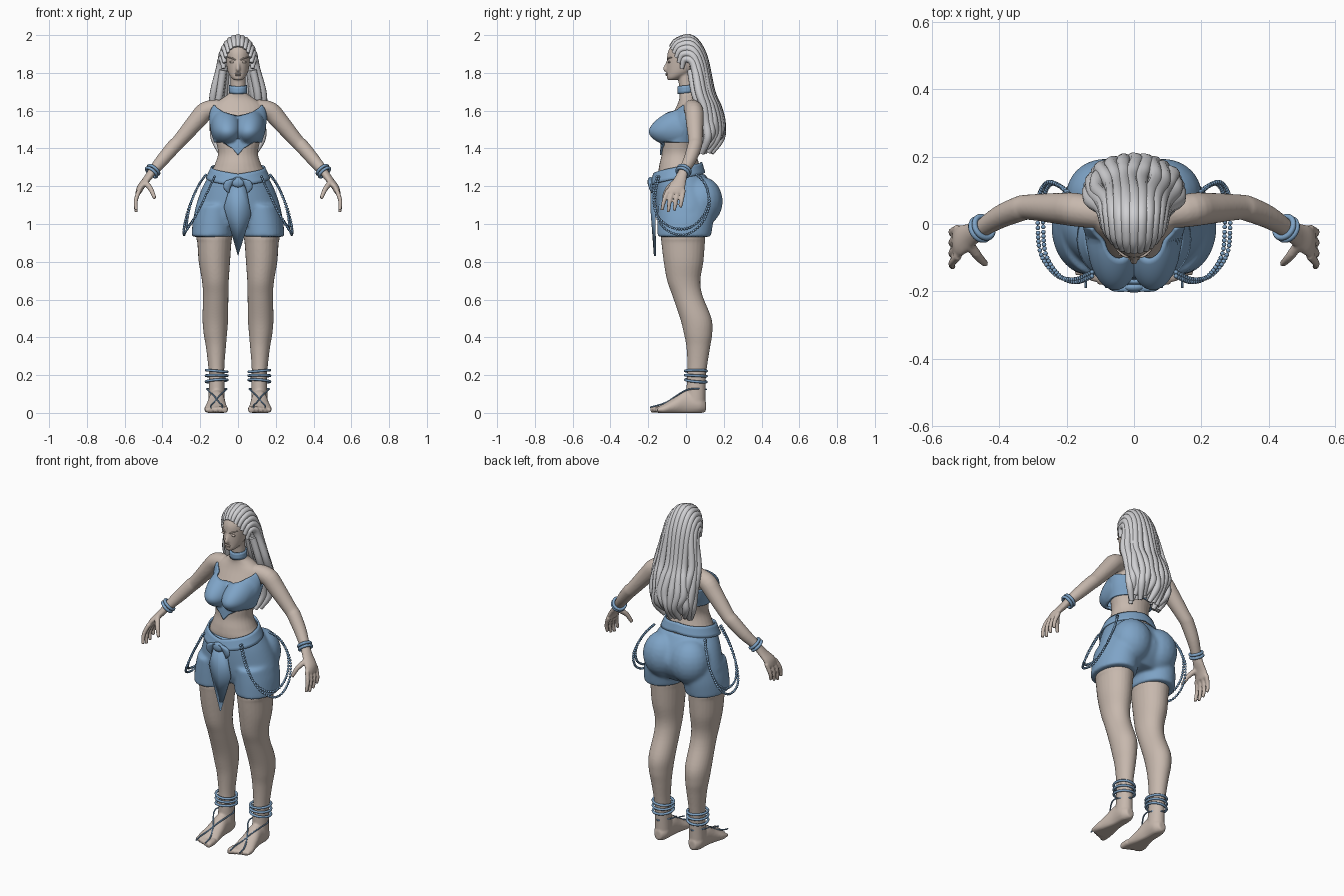
import bpy, bmesh, math, random
from mathutils import Vector, Matrix

random.seed(4)
if "Cube" in bpy.data.objects:
    bpy.data.objects.remove(bpy.data.objects["Cube"])


def material(name, rgb):
    m = bpy.data.materials.new(name)
    m.use_nodes = True
    m.diffuse_color = (*rgb, 1)
    node = next(n for n in m.node_tree.nodes if n.type == 'BSDF_PRINCIPLED')
    node.inputs["Base Color"].default_value = (*rgb, 1)
    return m


SKIN = material("warm skin", (0.57, 0.48, 0.42))
CLOTH = material("dusty blue cloth", (0.21, 0.37, 0.57))
HAIR = material("silver hair", (0.63, 0.63, 0.65))
X, Y, Z = Vector((1, 0, 0)), Vector((0, 1, 0)), Vector((0, 0, 1))


# ---- helpers ----
def finish(name, bm, mat, voxel=0, relax=4, thick=0, sharp=50):
    bmesh.ops.recalc_face_normals(bm, faces=bm.faces[:])
    mesh = bpy.data.meshes.new(name)
    bm.to_mesh(mesh)
    bm.free()
    mesh.materials.append(mat)
    mesh.shade_smooth()
    mesh.set_sharp_from_angle(angle=math.radians(sharp))
    ob = bpy.data.objects.new(name, mesh)
    bpy.context.scene.collection.objects.link(ob)
    if thick:
        mod = ob.modifiers.new("thickness", 'SOLIDIFY')
        mod.thickness = thick
    if voxel:
        mod = ob.modifiers.new("blend", 'REMESH')
        mod.mode, mod.voxel_size, mod.use_smooth_shade = 'VOXEL', voxel, True
        mod = ob.modifiers.new("relax", 'SMOOTH')
        mod.factor, mod.iterations = 0.5, relax


def spline(pts, k=5):
    out = []
    for i in range(len(pts) - 1):
        quad = [pts[max(i - 1, 0)], pts[i], pts[i + 1], pts[min(i + 2, len(pts) - 1)]]
        for s in range(k):
            t = s / k
            out.append(tuple(b + t * (c - a) / 2 + t * t * (a - 2.5 * b + 2 * c - d / 2)
                             + t ** 3 * (1.5 * (b - c) + (d - a) / 2) for a, b, c, d in zip(*quad)))
    return out + [tuple(pts[-1])]


def bridge(bm, rings):
    vs = [[bm.verts.new(p) for p in r] for r in rings]
    n = len(vs[0])
    for a, b in zip(vs, vs[1:]):
        for i in range(n):
            bm.faces.new((a[i], a[(i + 1) % n], b[(i + 1) % n], b[i]))
    bm.faces.new(vs[0][::-1])
    bm.faces.new(vs[-1])


def ring(c, u, v, n, side):
    pts = []
    for i in range(n):
        a = math.tau * i / n
        p = c + u * math.cos(a) + v * math.sin(a)
        pts.append((p.x * side, p.y, max(p.z, 0)))
    return pts


def loft(bm, rows, side=1, v=Y, n=28):
    bridge(bm, [ring(Vector(r[:3]), X * r[3], v * r[4], n, side) for r in spline(rows)])


def tube(bm, rows, side=1, n=10, k=4):
    path = spline(rows, k)
    rings, u = [], None
    for i, r in enumerate(path):
        d = Vector(path[min(i + 1, len(path) - 1)][:3]) - Vector(path[max(i - 1, 0)][:3])
        d.normalize()
        u = (d.orthogonal() if u is None else u - d * u.dot(d)).normalized()
        rings.append(ring(Vector(r[:3]), u * r[3], d.cross(u) * r[3], n, side))
    bridge(bm, rings)


def ball(bm, c, r, side=1):
    mat = Matrix.Translation((c[0] * side, c[1], c[2])) @ Matrix.Diagonal((*r, 1))
    bmesh.ops.create_uvsphere(bm, u_segments=20, v_segments=12, radius=1, matrix=mat)


def hoop(bm, c, r, minor, axis, side, n=28):
    u = axis.orthogonal().normalized()
    w = axis.normalized()
    v = w.cross(u)
    c = Vector(c)
    rings = []
    for i in range(n):
        a = math.tau * i / n
        d = u * math.cos(a) + v * math.sin(a)
        rings.append([bm.verts.new(p) for p in ring(c + d * r, d * minor, w * minor, 8, side)])
    for i in range(n):
        a, b = rings[i], rings[(i + 1) % n]
        for j in range(8):
            bm.faces.new((a[j], a[(j + 1) % 8], b[(j + 1) % 8], b[j]))


def graph(keys, x):
    for (a, p), (b, q) in zip(keys, keys[1:]):
        if x <= b:
            return p + (q - p) * (x - a) / (b - a)
    return keys[-1][1]


def shell(name, point, low, high, thick, n=120, m=20):
    """Cloth band; low and high edges are graphs over degrees from the front."""
    bm = bmesh.new()
    rows = []
    for i in range(n):
        a = math.tau * i / n
        deg = abs(math.degrees(a if a <= math.pi else a - math.tau))
        lo, hi = graph(low, deg), graph(high, deg)
        rows.append([bm.verts.new(point(a, lo + (hi - lo) * j / m)) for j in range(m + 1)])
    for i in range(n):
        for j in range(m):
            k = (i + 1) % n
            bm.faces.new((rows[i][j], rows[k][j], rows[k][j + 1], rows[i][j + 1]))
    finish(name, bm, CLOTH, thick=thick)


# ---- body: torso, head, limbs blended into one skin ----
TORSO = [(0, -.005, 1.8, .04, .04), (0, .003, 1.72, .041, .039), (0, .01, 1.69, .05, .045),
         (0, .02, 1.665, .085, .055), (0, .023, 1.63, .132, .07), (0, .012, 1.58, .142, .085),
         (0, -.015, 1.5, .133, .1), (0, -.03, 1.43, .115, .095), (0, -.035, 1.37, .106, .093),
         (0, -.035, 1.31, .125, .107), (0, -.025, 1.25, .15, .12), (0, 0, 1.12, .16, .12)]
HEAD = [(0, -.075, 1.762, .02, .022), (0, -.06, 1.775, .036, .042), (0, -.035, 1.8, .051, .067),
        (0, -.02, 1.83, .059, .083), (0, -.015, 1.87, .064, .086), (0, -.01, 1.91, .066, .086),
        (0, -.005, 1.945, .058, .072), (0, 0, 1.97, .035, .045)]
LEG = [(.115, -.01, 1.1, .09, .115), (.125, -.015, .94, .095, .117), (.125, -.015, .9, .09, .115),
       (.125, -.013, .8, .083, .105), (.12, -.012, .7, .071, .088), (.118, .008, .62, .067, .08),
       (.12, .052, .5, .068, .083), (.12, .064, .42, .062, .075), (.117, .065, .35, .053, .063),
       (.115, .06, .25, .043, .052), (.113, .055, .18, .041, .05), (.113, .05, .05, .044, .052)]
FOOT = [(.113, .105, .035, .022, .028), (.113, .07, .045, .043, .05), (.113, 0, .055, .044, .066),
        (.115, -.06, .036, .053, .046), (.117, -.115, .02, .062, .03), (.118, -.148, .014, .053, .018)]
ARM = [(.1, .03, 1.615, .045), (.17, .042, 1.598, .05), (.22, .046, 1.545, .047), (.31, .05, 1.44, .038),
       (.34, .045, 1.41, .038), (.4, .02, 1.34, .034), (.455, -.015, 1.275, .026)]
PALM = [(.45, -.012, 1.285, .025, .026), (.48, -.03, 1.24, .025, .034),
        (.512, -.048, 1.2, .022, .045), (.527, -.055, 1.165, .016, .047)]
bm = bmesh.new()
loft(bm, TORSO)
loft(bm, HEAD)
tube(bm, [(0, -.093, 1.865, .008), (0, -.104, 1.84, .009), (0, -.11, 1.82, .012), (0, -.1, 1.812, .009)])
for s in (1, -1):
    loft(bm, LEG, s)
    loft(bm, FOOT, s, Z)
    tube(bm, ARM, s, 20)
    loft(bm, PALM, s)
    tube(bm, [(.49, -.06, 1.22, .016), (.462, -.098, 1.185, .014), (.44, -.12, 1.135, .01)], s)
    for i in range(4):
        y, drop = -.013 - .027 * i, (.025, .008, 0, .01)[i]
        tube(bm, [(.522, y, 1.18, .013), (.541, y * 1.15 - .008, 1.125, .0115),
                  (.539, y * 1.2 - .014, 1.062 + drop, .0095)], s)
    for i in range(5):
        x, r = .071 + .0235 * i, .019 - .0015 * i
        tip = -.188 + .009 * i
        tube(bm, [(x, -.13, .02, r), (x, tip + .02, .018, r), (x, tip, .014, r * .75)], s)
finish("body", bm, SKIN, voxel=.0056)

# ---- facial features ----
bm = bmesh.new()
ball(bm, (0, -.1, 1.796), (.019, .01, .005))
ball(bm, (0, -.099, 1.788), (.016, .01, .005))
finish("lips", bm, SKIN)
for s, label in ((1, "left"), (-1, "right")):
    bm = bmesh.new()
    ball(bm, (.03, -.089, 1.857), (.016, .007, .006), s)
    tube(bm, [(.012, -.098, 1.867, .003), (.03, -.094, 1.877, .004), (.052, -.076, 1.882, .002)], s)
    finish(label + "_eye_and_brow", bm, SKIN)

# ---- hair: braids swept from the hairline over the skull and down the back ----
bm = bmesh.new()


def braid(t, f, skip, r):
    s, c = math.sin(1.4 * t), math.cos(1.4 * t)
    w = random.uniform(-.012, .012)
    end = random.uniform(-.015, .035)
    path = [(.077 * s, -.01 - .072 * c, 1.8 + .137 * c, r * .5),
            (.085 * s, -.045 * c, 1.85 + .122 * c, r * .8),
            (.09 * s, .03, 1.84 + .14 * c, r),
            (.1 * s, .04 + .052 * c, 1.8 + .09 * c, r),
            (.123 * s + w, .055 + .08 * c, 1.7, r),
            (.136 * s, .075 + .09 * c + abs(w) / 2, 1.62, r),
            (.137 * s - w, .09 + .098 * c, 1.54, r * 1.05),
            (.12 * s + w, .1 + .085 * c, 1.46 + end / 2, r),
            (.1 * s - w, .075 + .06 * c, 1.385 + end, r * .6)]
    tube(bm, [(x * f, y - (1 - f) * .12, z, q) for x, y, z, q in path[skip:]], k=6)


for i in range(13):
    braid(i / 6 - 1, 1, 0, .021)
for i in range(11):
    braid(i / 5 - 1, .8, 3, .02)
finish("braided_hair", bm, HAIR)

# ---- bustier and choker ----
SAMPLES = spline(TORSO)


def bust_point(a, z):
    i = next((i for i, r in enumerate(SAMPLES) if r[2] <= z), len(SAMPLES) - 1)
    hi, lo = SAMPLES[i - 1], SAMPLES[i]
    t = (hi[2] - z) / (hi[2] - lo[2])
    _, cy, _, rx, ry = (p + (q - p) * t for p, q in zip(hi, lo))
    x, y = (rx + .012) * math.sin(a), cy - (ry + .01) * math.cos(a)
    if math.cos(a) > 0:
        tall = .105 if z > 1.5 else .075
        d = ((abs(x) - .068) / .078) ** 2 + ((z - 1.5) / tall) ** 2
        b = max(0, 1 - d) ** .75
        y -= .08 * b * min(1, math.cos(a) * 2)
        x *= 1 + .07 * b
    return x, y, z


shell("bustier", bust_point, [(0, 1.365), (15, 1.4), (40, 1.432), (180, 1.43)],
      [(0, 1.572), (30, 1.595), (62, 1.632), (90, 1.55), (180, 1.52)], .01)
shell("choker", lambda a, z: (.048 * math.sin(a), .002 - .046 * math.cos(a), z),
      [(0, 1.687), (180, 1.7)], [(0, 1.728), (180, 1.74)], .008, m=3)

# ---- shorts ----
PELVIS = [(0, -.03, 1.265, .148, .13), (0, -.01, 1.2, .186, .152), (0, .008, 1.12, .216, .168),
          (0, .003, 1.05, .23, .155), (0, -.01, .99, .2, .12)]
bm = bmesh.new()
loft(bm, PELVIS, n=40)
for s in (1, -1):
    loft(bm, [(.12, 0, 1.1, .1, .15), (.128, -.003, 1.02, .111, .149), (.135, -.01, .932, .112, .142)], s)
    ball(bm, (.088, .085, 1.12), (.115, .11, .13), s)
finish("shorts", bm, CLOTH, voxel=.008, relax=14)


# ---- waist sash with knot and hanging tail ----
def belt_point(a, z):
    d = 1.31 - z
    return (.14 + .46 * d) * math.sin(a), -.035 - (.126 + .3 * d) * math.cos(a), z


shell("sash_belt", belt_point, [(0, 1.2), (90, 1.245), (180, 1.275)],
      [(0, 1.265), (90, 1.305), (180, 1.33)], .009, m=4)
bm = bmesh.new()
edge = [(-.04, 1.21), (-.075, 1.09), (0, .83), (.07, 1.05), (.04, 1.21)]
outline = [bm.verts.new((x, -.17, z)) for x, z in edge]
ridge = [bm.verts.new((0, -.187, z)) for z in (1.21, 1.06)]
for face in ((0, 1, 5), (1, 6, 5), (1, 2, 6), (2, 3, 6), (3, 5, 6), (3, 4, 5)):
    bm.faces.new([(outline + ridge)[i] for i in face])
finish("sash_tail", bm, CLOTH, thick=.01, sharp=15)
bm = bmesh.new()
ball(bm, (0, -.188, 1.222), (.035, .016, .028))
for s in (1, -1):
    loft(bm, [(.015, -.19, 1.24, .012, .01), (.045, -.19, 1.225, .024, .012),
              (.058, -.186, 1.19, .018, .01), (.05, -.182, 1.165, .003, .003)], s, n=12)
finish("sash_knot", bm, CLOTH)

# ---- bead strands, bracelets, anklets and foot threads ----
STRAND = [(.125, -.155, 1.25), (.17, -.172, 1.14), (.22, -.155, 1.03), (.262, -.09, .96),
          (.27, 0, .945), (.268, .08, 1.0), (.245, .12, 1.1), (.205, .1, 1.2), (.165, .05, 1.265)]
for s, label in ((1, "left"), (-1, "right")):
    bm = bmesh.new()
    for grow in (0, 1):
        path = spline(STRAND, 30)
        last = None
        for i, p in enumerate(path):
            bulge = math.sin(math.pi * i / len(path))
            p = Vector(p) + (X * .016 * grow + Z * .03 * (1 - grow)) * bulge + Y * .012 * grow * (1 - bulge)
            if last is None or (p - last).length > .0125:
                mat = Matrix.Translation((p.x * s, p.y, p.z))
                bmesh.ops.create_icosphere(bm, subdivisions=1, radius=.0078, matrix=mat)
                last = p
    finish(label + "_bead_strands", bm, CLOTH)

    bm = bmesh.new()
    axis = Vector((.055, -.035, -.065)).normalized()
    for d in (-.009, .009):
        hoop(bm, Vector((.452, -.013, 1.28)) + axis * d, .034, .0085, axis, s)
    finish(label + "_bracelets", bm, CLOTH)

    bm = bmesh.new()
    for i, z in enumerate((.17, .197, .222)):
        hoop(bm, (.113, .052, z), .057, .007, Vector((.08 - .08 * i, .1 - .05 * i, 1)), s)
    finish(label + "_anklets", bm, CLOTH)

    bm = bmesh.new()
    for w in (1, -1):
        tube(bm, [(.113, .108, .125, .004), (.113 + .05 * w, .05, .128, .004), (.113 + .046 * w, 0, .12, .004),
                  (.113 + .012 * w, -.055, .088, .004), (.113 - .012 * w, -.1, .058, .004),
                  (.113 - .03 * w, -.15, .04, .004), (.113 - .03 * w, -.19, .03, .004)], s, 6)
    finish(label + "_foot_thread", bm, CLOTH)
